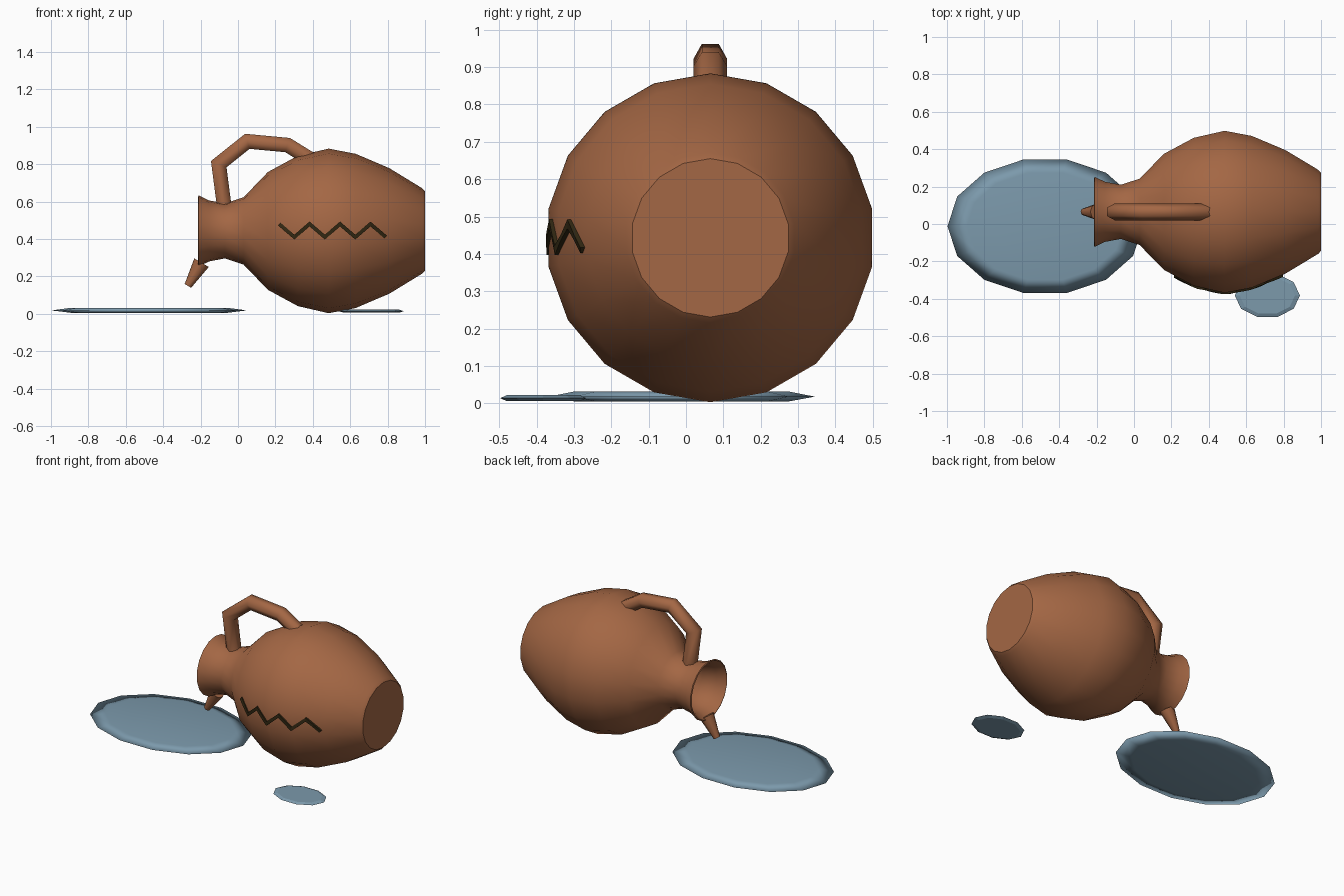
import bpy, bmesh, math
from mathutils import Vector

cube = bpy.data.objects.get("Cube")
if cube:
    bpy.data.objects.remove(cube, do_unlink=True)


def material(name, rgb):
    m = bpy.data.materials.new(name)
    m.use_nodes = True
    m.diffuse_color = (*rgb, 1)
    m.node_tree.nodes["Principled BSDF"].inputs["Base Color"].default_value = (*rgb, 1)
    return m


CLAY = material("terracotta", (0.37, 0.135, 0.058))
WATER = material("water_blue", (0.2, 0.32, 0.41))
PAINT = material("dark_brown", (0.03, 0.02, 0.006))


def sweep(name, path, radii, sides, mat, angle, phase=0.0, open_start=False, stretch=1.0):
    """Loft mitred rings along a path lying roughly in an x-z plane."""
    pts = [Vector(p) for p in path]
    bm = bmesh.new()
    rings = []
    for i, (p, r) in enumerate(zip(pts, radii)):
        before = (p - pts[i - 1]).normalized() if i else None
        after = (pts[i + 1] - p).normalized() if i < len(pts) - 1 else None
        before, after = before or after, after or before
        tangent = (before + after).normalized()
        side = Vector((0, 1, 0))
        normal = tangent.cross(side).normalized()
        mitre = 1 / max(tangent.dot(after), 0.4)
        ring = []
        for k in range(sides):
            a = phase + math.tau * k / sides
            ring.append(bm.verts.new(p + side * (r * stretch * math.cos(a))
                                     + normal * (r * mitre * math.sin(a))))
        rings.append(ring)
    for lower, upper in zip(rings, rings[1:]):
        for k in range(sides):
            n = (k + 1) % sides
            bm.faces.new((lower[k], lower[n], upper[n], upper[k]))
    bm.faces.new(rings[-1])
    if not open_start:
        bm.faces.new(rings[0])
    bmesh.ops.recalc_face_normals(bm, faces=bm.faces)
    mesh = bpy.data.meshes.new(name)
    bm.to_mesh(mesh)
    bm.free()
    mesh.materials.append(mat)
    ob = bpy.data.objects.new(name, mesh)
    bpy.context.collection.objects.link(ob)
    bpy.ops.object.select_all(action="DESELECT")
    ob.select_set(True)
    bpy.context.view_layer.objects.active = ob
    if open_start:
        wall = ob.modifiers.new("wall", "SOLIDIFY")
        wall.thickness = 0.008
        wall.offset = -1
        bpy.ops.object.modifier_apply(modifier="wall")
    if angle:
        bpy.ops.object.shade_smooth_by_angle(angle=math.radians(angle))
    return ob


# Jug lying on its side, open at the mouth
AXIS_Y, AXIS_Z = 0.065, 0.443
PROFILE = [(-0.21, 0.19), (-0.155, 0.163), (-0.07, 0.147), (0.03, 0.18),
           (0.16, 0.315), (0.32, 0.402), (0.485, 0.44), (0.63, 0.412),
           (0.81, 0.335), (0.985, 0.228), (1.0, 0.212)]
sweep("jug_body", [(x, AXIS_Y, AXIS_Z) for x, r in PROFILE], [r for x, r in PROFILE],
      18, CLAY, 40, phase=math.pi / 2, open_start=True)

# Bent handle
HANDLE = [(-0.075, 0.585), (-0.103, 0.8), (0.05, 0.922), (0.265, 0.902), (0.385, 0.828)]
sweep("handle", [(x, AXIS_Y, z) for x, z in HANDLE], [0.045] * len(HANDLE), 6, CLAY, 65)

# Drip below the lip
sweep("drip", [(-0.195, AXIS_Y, 0.273), (-0.268, AXIS_Y, 0.149)], [0.045, 0.02], 8, CLAY, 50)


def body_radius(x):
    for (x0, r0), (x1, r1) in zip(PROFILE, PROFILE[1:]):
        if x <= x1:
            return r0 + (r1 - r0) * (x - x0) / (x1 - x0)


# Painted zigzag following the front of the belly
zigzag = []
for i in range(8):
    x = 0.22 + i * 0.0814
    y = AXIS_Y - body_radius(x) * math.cos(math.pi / 18)
    zigzag.append((x, y, 0.41 if i % 2 else 0.48))
# midpoints keep the band on the curved belly
band = [zigzag[0]]
for a, b in zip(zigzag, zigzag[1:]):
    x = (a[0] + b[0]) / 2
    y = AXIS_Y - body_radius(x) * math.cos(math.pi / 18)
    band += [(x, y, (a[2] + b[2]) / 2), b]
sweep("zigzag_band", band, [0.014] * len(band), 4, PAINT, 0, phase=math.pi / 4)


# Puddles on the ground
def puddle(name, cx, cy, rx, ry, sides, inner, zs, angle):
    sweep(name, [(cx, cy, z) for z in zs], [rx * inner, rx, rx * inner],
          sides, WATER, angle, phase=math.pi / 2, stretch=ry / rx)


puddle("large_puddle", -0.475, -0.012, 0.522, 0.366, 14, 0.8, (0.005, 0.018, 0.032), 180)
puddle("small_puddle", 0.713, -0.382, 0.174, 0.121, 10, 0.85, (0.006, 0.014, 0.022), 0)
